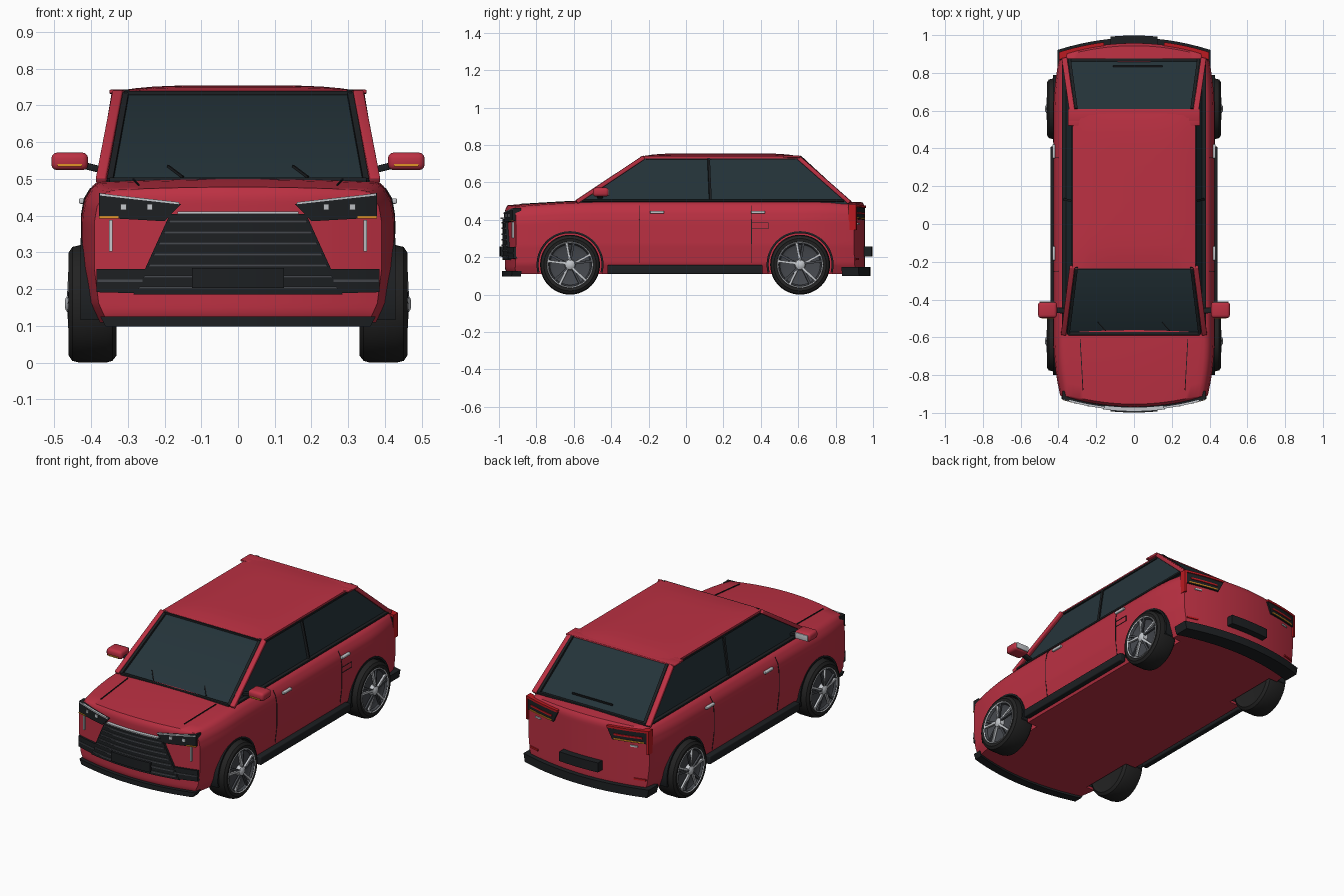
import bpy, bmesh, math
from mathutils import Vector, Matrix

if "Cube" in bpy.data.objects:
    bpy.data.objects.remove(bpy.data.objects["Cube"])


def material(name, r, g, b):
    m = bpy.data.materials.new(name)
    m.diffuse_color = (r, g, b, 1)
    m.use_nodes = True
    m.node_tree.nodes["Principled BSDF"].inputs["Base Color"].default_value = m.diffuse_color
    return m


RED = material("red_paint", 0.50, 0.03, 0.055)
BLACK = material("black_trim", 0.012, 0.014, 0.016)
TYRE = material("rubber", 0.016, 0.016, 0.016)
GLASS = material("dark_glass", 0.018, 0.034, 0.042)
SILVER = material("silver", 0.55, 0.57, 0.6)
RIM = material("rim_grey", 0.06, 0.065, 0.075)
AMBER = material("amber", 0.75, 0.3, 0.02)
LAMP = material("red_lamp", 0.5, 0.01, 0.015)


def finish(name, bm, mat, angle=35):
    bmesh.ops.recalc_face_normals(bm, faces=bm.faces[:])
    me = bpy.data.meshes.new(name)
    bm.to_mesh(me)
    bm.free()
    me.materials.append(mat)
    me.shade_smooth()
    me.set_sharp_from_angle(angle=math.radians(angle))
    ob = bpy.data.objects.new(name, me)
    bpy.context.collection.objects.link(ob)
    return ob


def solid(name, verts, faces, mat):
    bm = bmesh.new()
    vs = [bm.verts.new(v) for v in verts]
    for f in faces:
        bm.faces.new([vs[i] for i in f])
    return finish(name, bm, mat)


def box(name, c, size, mat, bevel=0.0, rot=None):
    bm = bmesh.new()
    bmesh.ops.create_cube(bm, size=1, matrix=Matrix.Diagonal((*size, 1)))
    if bevel:
        bmesh.ops.bevel(bm, geom=bm.edges[:], offset=bevel, segments=3, profile=0.5, affect='EDGES')
    m = Matrix.Translation(c)
    bm.transform(m @ rot.to_matrix().to_4x4() if rot else m)
    return finish(name, bm, mat)


def beam(name, a, b, w, h, mat, bevel=0.0):
    a, b = Vector(a), Vector(b)
    d = b - a
    return box(name, (a + b) / 2, (w, d.length, h), mat, bevel, d.to_track_quat('Y', 'Z'))


def lathe(name, profile, centre, side, mat, a0=0, a1=360, n=48):
    """Sweep (x, radius) points about an axle along x."""
    bm = bmesh.new()
    full = a1 - a0 == 360
    rows = []
    for i in range(n if full else n + 1):
        a = math.radians(a0 + (a1 - a0) * i / n)
        rows.append([bm.verts.new((side * x, centre[0] + r * math.cos(a), centre[1] + r * math.sin(a)))
                     for x, r in profile])
    for i in range(n):
        p, q = rows[i], rows[(i + 1) % len(rows)]
        for j in range(len(profile) - 1):
            bm.faces.new((p[j], p[j + 1], q[j + 1], q[j]))
    bmesh.ops.remove_doubles(bm, verts=bm.verts[:], dist=1e-5)
    return finish(name, bm, mat)


# Body shape functions
def end_y(x, end):
    return end * ((0.968 if end < 0 else 0.958) - 0.06 * (x / 0.39) ** 2)


def top_z(y):
    return 0.502 - 0.024 * max(0, (-0.5 - y) / 0.46) ** 1.6 - 0.008 * max(0, (y - 0.8) / 0.15)


SECTION = [(0, .91), (.14, .97), (.4, 1), (.74, 1), (.86, .98), (.95, .93), (1, .87)]


def half_width(y, z):
    t = min(1, max(0, (z - 0.11) / (top_z(y) - 0.11)))
    for (t0, f0), (t1, f1) in zip(SECTION, SECTION[1:]):
        if t <= t1:
            f = f0 + (f1 - f0) * (t - t0) / (t1 - t0)
            break
    return f * (0.426 - 0.035 * max(0, (abs(y) - 0.66) / 0.3) ** 2)


def panel(name, quad, end, out, thick, mat, n=14):
    """Panel following the nose or tail: quad = bottom-in, bottom-out, top-out, top-in (x, z)."""
    a, b, c, d = [Vector(p) for p in quad]
    verts, faces = [], []
    for i in range(n + 1):
        lo, hi = a.lerp(b, i / n), d.lerp(c, i / n)
        for o in (out, out - thick):
            for p in (lo, hi):
                verts.append((p.x, end_y(p.x, end) + end * o, p.y))
    for i in range(n):
        k, m = 4 * i, 4 * i + 4
        for p, q in ((0, 1), (1, 3), (3, 2), (2, 0)):
            faces.append((k + p, k + q, m + q, m + p))
    faces += [(0, 1, 3, 2), (4 * n, 4 * n + 1, 4 * n + 3, 4 * n + 2)]
    return solid(name, verts, faces, mat)


def panels(name, quad, end, out, thick, mat):
    for s, tag in ((1, "_right"), (-1, "_left")):
        panel(name + tag, [(s * x, z) for x, z in quad], end, out, thick, mat)


# Main body: subdivided block bent to the car's plan and section
bm = bmesh.new()
bmesh.ops.create_cube(bm, size=2)
bmesh.ops.subdivide_edges(bm, edges=bm.edges[:], cuts=27, use_grid_fill=True)
for v in bm.verts:
    u, w, h = v.co
    y = w * 0.96
    z = 0.11 + (h + 1) / 2 * (top_z(y) - 0.11)
    x = u * half_width(y, z)
    yy = abs(w) * end_y(x, 1 if w > 0 else -1) * (1 - 0.015 * max(0, (abs(h) - .8) / .2) ** 2)
    v.co = (x, yy, z - (0.008 * u * u if h > 0.99 else 0))
body = finish("body", bm, RED)

# Wheel arch openings
for s in (1, -1):
    for y in (-0.62, 0.61):
        cut = lathe("arch_cutter", [(.32, 0), (.32, .176), (.6, .176), (.6, 0)], (y, .16), s, RED)
        cut.hide_render = True
        mod = body.modifiers.new("arch", 'BOOLEAN')
        mod.object, mod.operation, mod.solver = cut, 'DIFFERENCE', 'EXACT'
        bpy.context.view_layer.objects.active = body
        bpy.ops.object.modifier_apply(modifier=mod.name)
        bpy.data.objects.remove(cut)
body.data.set_sharp_from_angle(angle=math.radians(35))

# Glasshouse and roof
solid("cabin_glass",
      [(-.365, -.585, .485), (.365, -.585, .485), (.365, .872, .485), (-.365, .872, .485),
       (-.318, -.225, .735), (.318, -.225, .735), (.322, .61, .735), (-.322, .61, .735)],
      [(0, 1, 2, 3), (4, 5, 6, 7), (0, 1, 5, 4), (1, 2, 6, 5), (2, 3, 7, 6), (3, 0, 4, 7)], GLASS)
bm = bmesh.new()
bmesh.ops.create_cube(bm, size=2)
bmesh.ops.subdivide_edges(bm, edges=bm.edges[:], cuts=13, use_grid_fill=True)
for v in bm.verts:
    u, w, h = v.co
    crown = (1 - u ** 4) * (1 - w ** 6)
    v.co = (u * .326, .185 + w * .42, .728 + (h + 1) / 2 * (.012 + .015 * crown))
finish("roof", bm, RED)
box("roof_spoiler", (0, .575, .737), (.70, .07, .012), RED, .004)
for s in (1, -1):
    box("spoiler_ear", (s * .28, .54, .738), (.14, .04, .010), RED, .003)
    # Pillars and window surrounds
    beam("front_pillar", (s * .373, -.585, .495), (s * .327, -.225, .734), .028, .022, RED, .005)
    beam("rear_pillar", (s * .368, .875, .492), (s * .328, .60, .734), .03, .022, RED, .005)
    beam("windscreen_edge", (s * .348, -.582, .497), (s * .304, -.226, .738), .016, .012, BLACK)
    beam("rear_window_edge", (s * .342, .872, .497), (s * .306, .61, .738), .016, .012, BLACK)
    box("window_belt", (s * .365, .145, .502), (.034, 1.40, .012), BLACK, .003)
    box("window_header", (s * .325, .185, .724), (.012, .80, .010), BLACK)
    beam("centre_pillar", (s * .365, .13, .50), (s * .323, .12, .728), .012, .018, BLACK)
    beam("wiper", (s * .17 + .02, -.565, .505), (s * .17 - .02, -.52, .535), .006, .006, BLACK)
    beam("bonnet_crease", (s * .27, -.88, top_z(-.88) - .001), (s * .285, -.61, .499), .004, .005, BLACK)
box("windscreen_base", (0, -.58, .497), (.70, .018, .014), BLACK, .003)
box("windscreen_top", (0, -.232, .734), (.62, .02, .010), BLACK)
box("rear_window_base", (0, .868, .497), (.70, .018, .014), BLACK, .003)
box("rear_wiper", (.02, .835, .533), (.26, .008, .008), BLACK)

# Wheels
tyre = [(.33, 0), (.335, .11), (.33, .14), (.342, .155), (.36, .16), (.43, .16),
        (.451, .155), (.461, .14), (.458, .124), (.44, .12)]
for s in (1, -1):
    for y, tag in ((-.62, "front"), (.61, "rear")):
        c = (y, .16)
        lathe(tag + "_tyre", tyre, c, s, TYRE)
        lathe(tag + "_rim", [(.435, .122), (.456, .124), (.458, .115), (.446, .108), (.438, .09), (.440, 0)], c, s, RIM)
        lathe(tag + "_rim_lip", [(.455, .124), (.461, .122), (.458, .117), (.455, .124)], c, s, SILVER)
        lathe(tag + "_hub", [(.44, .03), (.462, .026), (.470, .014), (.471, 0)], c, s, SILVER, n=20)
        for k in range(5):
            for off in (-.15, .15):
                a0 = math.pi / 2 + k * math.tau / 5
                a = a0 + off
                beam(tag + "_spoke", (s * .458, y + .02 * math.cos(a0), .16 + .02 * math.sin(a0)),
                     (s * .453, y + .118 * math.cos(a), .16 + .118 * math.sin(a)), .012, .012,
                     SILVER if off > 0 else RIM)
        lathe(tag + "_arch_trim", [(.325, .168), (.428, .168), (.428, .179), (.325, .179), (.325, .168)],
              c, s, BLACK, -14, 194)

# Side details
for s in (1, -1):
    box("side_sill", (s * .425, -.005, .134), (.036, .83, .048), BLACK, .006)
    for y in (-.155, .385):
        box("door_handle", (s * (half_width(y, .44) + .006), y, .44), (.016, .075, .015), SILVER, .004)
    for y in (-.25, .35):
        for z0, z1 in ((.17, .27), (.27, .40), (.40, .447), (.447, .475)):
            beam("door_seam", (s * half_width(y, z0), y, z0), (s * half_width(y, z1), y, z1), .003, .004, BLACK)
    # Mirrors
    box("mirror_housing", (s * .458, -.455, .548), (.10, .085, .048), RED, .016)
    box("mirror_glass", (s * .458, -.412, .548), (.082, .006, .034), SILVER, .002)
    box("mirror_indicator", (s * .458, -.498, .537), (.066, .006, .007), AMBER)
    beam("mirror_stalk", (s * .36, -.46, .522), (s * .425, -.455, .538), .03, .018, BLACK, .004)
for z in (.352, .384):
    box("fuel_flap_line", (half_width(.395, z), .395, z), (.004, .09, .003), BLACK)
box("fuel_flap_line", (half_width(.44, .368), .44, .368), (.004, .003, .034), BLACK)

# Nose
panel("grille", [(-.285, .185), (.285, .185), (.185, .405), (-.185, .405)], -1, .014, .03, BLACK)
for i in range(7):
    z = .20 + i * .03
    w = .278 - (z - .185) * .455
    panel("grille_bar", [(-w, z), (w, z), (w - .003, z + .008), (-w + .003, z + .008)], -1, .019, .01, RIM)
panel("chrome_strip", [(-.165, .405), (.165, .405), (.165, .412), (-.165, .412)], -1, .024, .02, SILVER)
panel("front_plate", [(-.125, .203), (.125, .203), (.125, .258), (-.125, .258)], -1, .030, .015, BLACK)
panel("front_lip", [(-.36, .098), (.36, .098), (.375, .126), (-.375, .126)], -1, .016, .05, BLACK)
panels("side_intake", [(.24, .188), (.385, .192), (.385, .255), (.24, .255)], -1, .012, .04, BLACK)
panels("intake_bar", [(.26, .22), (.383, .22), (.383, .226), (.26, .226)], -1, .016, .01, RIM)
panels("headlight", [(.20, .385), (.378, .395), (.378, .462), (.155, .432)], -1, .016, .045, BLACK)
panels("headlight_strip", [(.16, .431), (.376, .455), (.376, .461), (.16, .437)], -1, .019, .01, SILVER)
panels("front_indicator", [(.325, .393), (.378, .393), (.378, .399), (.325, .399)], -1, .020, .01, AMBER)
panels("daylight_strip", [(.341, .303), (.351, .303), (.351, .388), (.341, .388)], -1, .010, .015, SILVER)
for x in (.24, .312):
    panels("headlight_lens", [(x - .008, .416), (x + .008, .416), (x + .008, .432), (x - .008, .432)],
           -1, .021, .01, SILVER)

# Tail
panel("rear_bumper", [(-.395, .10), (.395, .10), (.405, .147), (-.405, .147)], 1, .028, .09, BLACK)
panel("rear_plate", [(-.125, .203), (.125, .203), (.125, .258), (-.125, .258)], 1, .040, .045, BLACK)
panels("tail_light", [(.19, .40), (.392, .405), (.392, .468), (.16, .462)], 1, .010, .04, BLACK)
panels("tail_lamp_top", [(.16, .464), (.394, .470), (.394, .482), (.16, .476)], 1, .014, .04, LAMP)
panels("tail_lamp_side", [(.384, .345), (.396, .345), (.396, .482), (.384, .482)], 1, .014, .04, LAMP)
panels("tail_lamp_bar", [(.20, .428), (.36, .432), (.36, .442), (.20, .438)], 1, .014, .01, LAMP)
panels("rear_indicator", [(.20, .404), (.37, .407), (.37, .414), (.20, .411)], 1, .014, .01, AMBER)
panels("reverse_lamp", [(.29, .375), (.33, .375), (.33, .384), (.29, .384)], 1, .006, .01, SILVER)
panels("rear_reflector", [(.31, .185), (.375, .185), (.375, .195), (.31, .195)], 1, .006, .015, LAMP)
